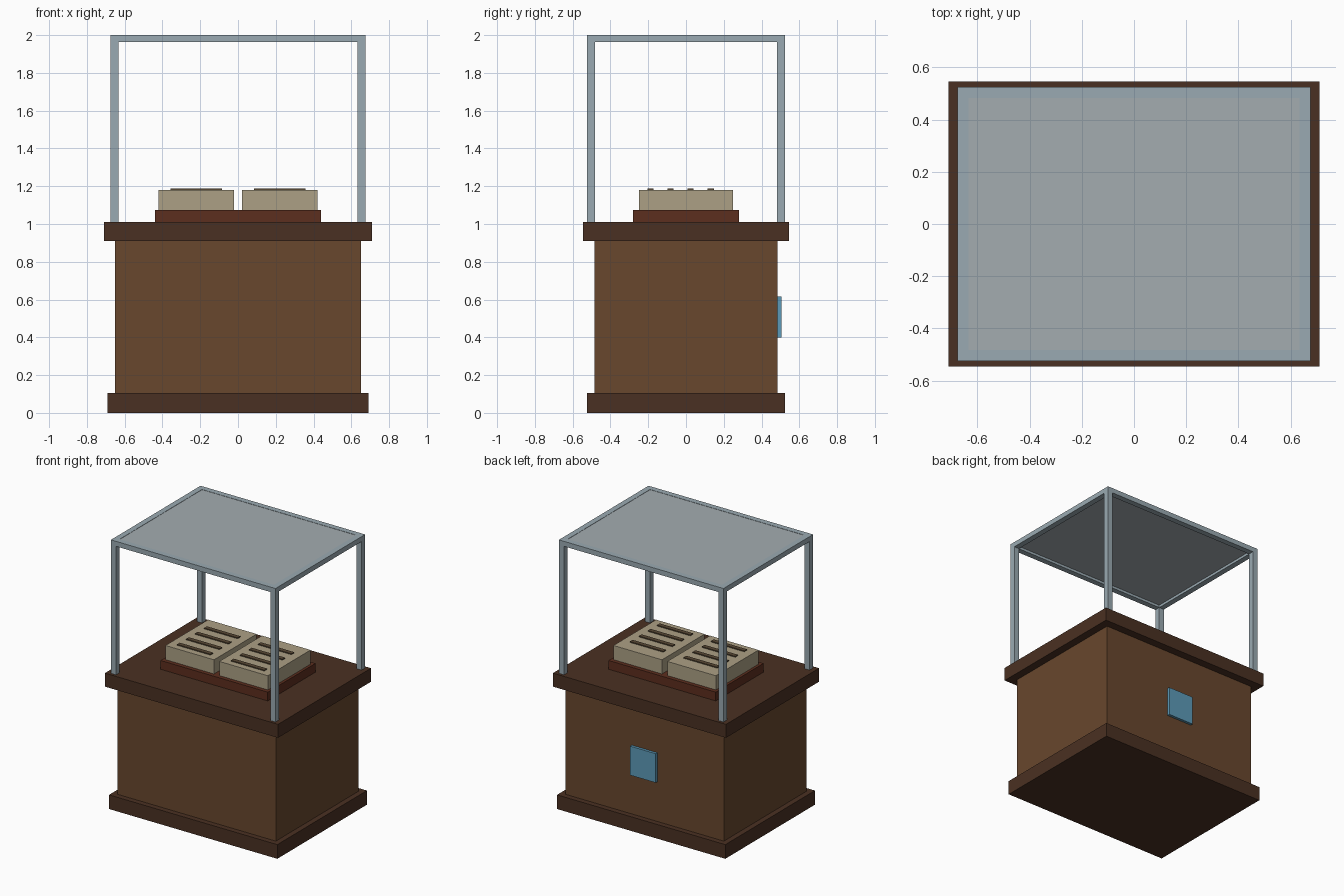
import bpy

if "Cube" in bpy.data.objects:
    bpy.data.objects.remove(bpy.data.objects["Cube"])

def material(name, rgb):
    # display colour (0-255) converted to linear
    m = bpy.data.materials.new(name)
    m.diffuse_color = [(c / 255 / 12.92) if c < 11 else ((c / 255 + 0.055) / 1.055) ** 2.4 for c in rgb] + [1]
    m.use_nodes = True
    m.node_tree.nodes["Principled BSDF"].inputs["Base Color"].default_value = m.diffuse_color
    return m

WOOD = material("wood", (104, 71, 45))
TRIM = material("dark_trim", (74, 48, 34))
RED = material("red_cloth", (92, 46, 30))
STONE = material("stone", (172, 160, 133))
INK = material("engraving", (88, 72, 52))
FRAME = material("frame", (154, 170, 178))
GLASS = material("glass", (164, 172, 176))
BLUE = material("blue_panel", (92, 154, 184))

def box(name, x, y, z, mat):
    """Box from (min, max) ranges on each axis."""
    bpy.ops.mesh.primitive_cube_add(size=1, location=[(a + b) / 2 for a, b in (x, y, z)])
    ob = bpy.context.object
    ob.name = name
    ob.scale = [b - a for a, b in (x, y, z)]
    bpy.ops.object.transform_apply(location=False, rotation=False, scale=True)
    ob.data.materials.append(mat)
    return ob

# Cabinet
box("plinth", (-.69, .69), (-.525, .525), (0, .105), TRIM)
box("cabinet_body", (-.65, .65), (-.485, .485), (.105, .91), WOOD)
box("counter_top", (-.71, .71), (-.545, .545), (.91, 1.01), TRIM)
box("back_panel", (-.105, .105), (.485, .505), (.4, .615), BLUE)

# Tray and the two slabs with raised text bars
box("tray", (-.44, .44), (-.28, .28), (1.01, 1.075), RED)
for side, name in ((-1, "left"), (1, "right")):
    cx = side * .221
    box(f"{name}_slab", (cx - .199, cx + .199), (-.25, .25), (1.075, 1.18), STONE)
    for i in range(4):
        y = -.187 + i * .106
        box(f"{name}_bar_{i + 1}", (cx - .137, cx + .137), (y - .016, y + .016), (1.175, 1.187), INK)

# Display frame: corner posts, top rails and roof pane
X, Y, T = .675, .525, .042
for sx, nx in ((-1, "left"), (1, "right")):
    xr = sorted((sx * X, sx * (X - T)))
    for sy, ny in ((-1, "front"), (1, "back")):
        yr = sorted((sy * Y, sy * (Y - T)))
        box(f"{ny}_{nx}_post", xr, yr, (1.01, 2), FRAME)
    box(f"{nx}_rail", xr, (-Y + T, Y - T), (1.963, 2), FRAME)
for sy, ny in ((-1, "front"), (1, "back")):
    yr = sorted((sy * Y, sy * (Y - T)))
    box(f"{ny}_rail", (-X + T, X - T), yr, (1.963, 2), FRAME)
box("roof_pane", (-X + T, X - T), (-Y + T, Y - T), (1.982, 1.998), GLASS)
